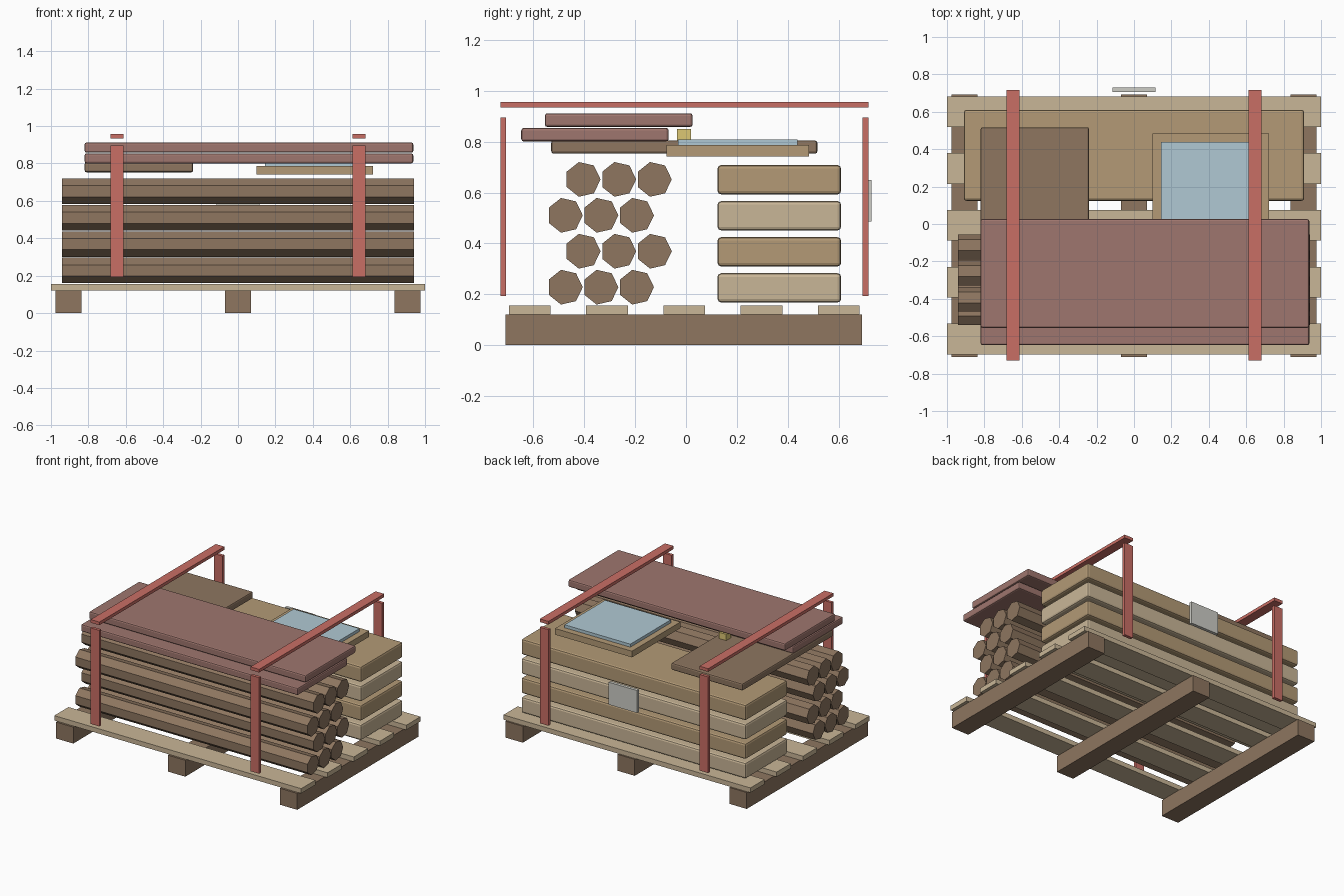
import bpy
from math import pi

if "Cube" in bpy.data.objects:
    bpy.data.objects.remove(bpy.data.objects["Cube"])


def material(name, hex_code):
    def lin(c):
        return c / 12.92 if c <= 0.04045 else ((c + 0.055) / 1.055) ** 2.4
    rgb = [lin(int(hex_code[i:i + 2], 16) / 255) for i in (0, 2, 4)]
    m = bpy.data.materials.new(name)
    m.diffuse_color = (*rgb, 1)
    m.use_nodes = True
    m.node_tree.nodes["Principled BSDF"].inputs["Base Color"].default_value = m.diffuse_color
    return m


BROWN = material("brown_wood", "8E7660")
LIGHT = material("light_wood", "C9B697")
TAN = material("tan_wood", "B39A76")
RED_WOOD = material("red_wood", "9F766E")
STRAP = material("red_strap", "C96E65")
GLASS = material("pale_glass", "B0C9D4")
YELLOW = material("yellow", "DCC774")
TAG = material("tag_grey", "CDCDC6")


def box(name, x, y, z, mat, bevel=0):
    """Box from (min, max) ranges on each axis, optionally with softened edges."""
    ranges = (x, y, z)
    bpy.ops.mesh.primitive_cube_add(size=1, location=[(a + b) / 2 for a, b in ranges])
    ob = bpy.context.object
    ob.name = name
    ob.scale = [b - a for a, b in ranges]
    bpy.ops.object.transform_apply(location=False, rotation=False, scale=True)
    ob.data.materials.append(mat)
    if bevel:
        mod = ob.modifiers.new("soft_edges", 'BEVEL')
        mod.width = bevel
        mod.segments = 2
    return ob


# Pallet: three skids and five deck boards
for i, x in enumerate((-0.907, 0, 0.907)):
    box(f"pallet_skid_{i}", (x - 0.07, x + 0.07), (-0.71, 0.693), (0, 0.12), BROWN)
for i in range(5):
    y = -0.615 + i * 0.304
    box(f"deck_board_{i}", (-1, 1), (y - 0.082, y + 0.082), (0.121, 0.156), LIGHT)

# Seven-sided logs in four staggered rows
for row in range(4):
    for col in range(3):
        y = -0.476 + col * 0.14 + (row % 2) * 0.07
        bpy.ops.mesh.primitive_cylinder_add(
            vertices=7, radius=0.07, depth=1.88,
            location=(0, y, 0.228 + row * 0.1413), rotation=(0, pi / 2, 0))
        log = bpy.context.object
        log.name = f"log_{row}_{col}"
        log.data.materials.append(BROWN)

# Stack of thick timber slabs
for i in range(4):
    z = 0.168 + i * 0.1417
    box(f"timber_slab_{i}", (-0.91, 0.91), (0.124, 0.61), (z, z + 0.115),
        TAN if i % 2 else LIGHT, 0.014)

# Loose planks on top
box("short_plank", (-0.82, -0.24), (-0.53, 0.517), (0.753, 0.805), BROWN, 0.01)
box("lower_red_plank", (-0.82, 0.937), (-0.648, -0.068), (0.801, 0.854), RED_WOOD, 0.01)
box("upper_red_plank", (-0.82, 0.937), (-0.555, 0.026), (0.858, 0.912), RED_WOOD, 0.01)

# Framed window pane
box("window_frame", (0.099, 0.722), (-0.077, 0.484), (0.742, 0.787), TAN)
box("window_glass", (0.144, 0.677), (-0.032, 0.438), (0.775, 0.809), GLASS)

# Small yellow block between the planks
box("yellow_block", (-0.34, -0.28), (-0.036, 0.02), (0.8, 0.85), YELLOW)

# Straps: front, back and top piece at each end
for side, x in (("left", -0.647), ("right", 0.647)):
    xr = (x - 0.035, x + 0.035)
    box(f"{side}_strap_front", xr, (-0.73, -0.708), (0.193, 0.896), STRAP)
    box(f"{side}_strap_back", xr, (0.694, 0.717), (0.193, 0.896), STRAP)
    box(f"{side}_strap_top", xr, (-0.73, 0.717), (0.934, 0.957), STRAP)

# Blank tag on the back
box("blank_tag", (-0.115, 0.115), (0.707, 0.73), (0.486, 0.65), TAG)
